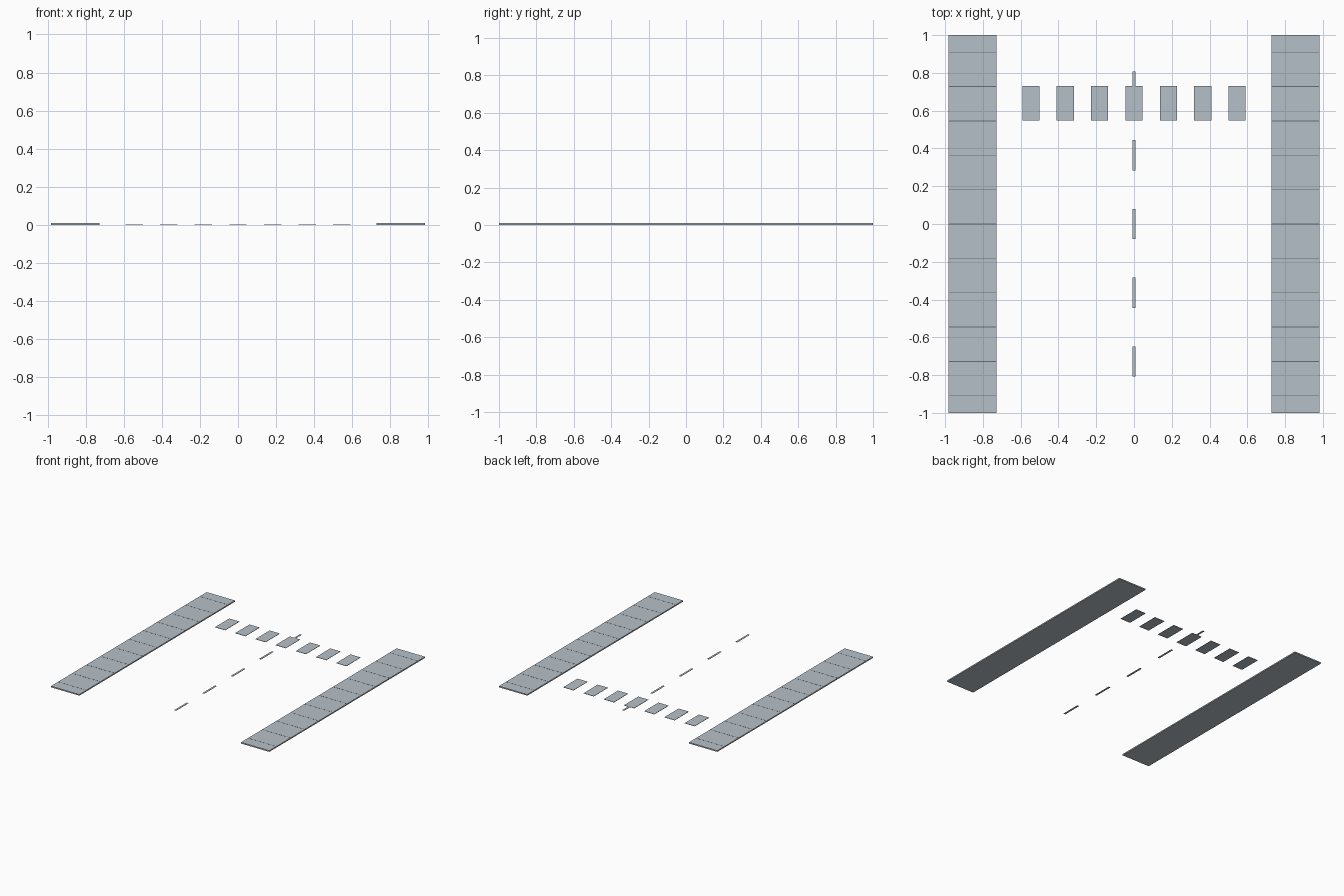
import bpy

if "Cube" in bpy.data.objects:
    bpy.data.objects.remove(bpy.data.objects["Cube"])

U = 2 / 11  # paving module


def paint(name, rgb):
    mat = bpy.data.materials.new(name)
    mat.diffuse_color = (*rgb, 1)
    mat.use_nodes = True
    mat.node_tree.nodes["Principled BSDF"].inputs["Base Color"].default_value = mat.diffuse_color
    return mat


SLATE = paint("slate_grey", (0.47, 0.53, 0.58))
DARK = paint("joint_grey", (0.13, 0.15, 0.17))


def box(name, x, y, z0, z1, w, d, mat=SLATE):
    bpy.ops.mesh.primitive_cube_add(size=1, location=(x, y, (z0 + z1) / 2))
    ob = bpy.context.object
    ob.name = name
    ob.scale = (w, d, z1 - z0)
    bpy.ops.object.transform_apply(location=False, rotation=False, scale=True)
    ob.data.materials.append(mat)
    return ob


# Pavements on both sides, with thin dark joints across the slabs
for side, label in ((-1, "left"), (1, "right")):
    x = side * 4.7 * U
    box(f"{label}_sidewalk", x, 0, 0, 0.010, 1.4 * U, 2)
    for i in range(-5, 6):
        box(f"{label}_paving_joint", x, i * U, 0.0095, 0.0105, 1.36 * U, 0.004, DARK)

# Crosswalk stripes
for i in range(-3, 4):
    box("crosswalk_stripe", i * U, 3.52 * U, 0, 0.0028, 0.5 * U, U)

# Dashed centre line
for i in range(-2, 3):
    box("centre_line_dash", 0, i * 2 * U, 0, 0.0022, 0.016, 0.88 * U)
